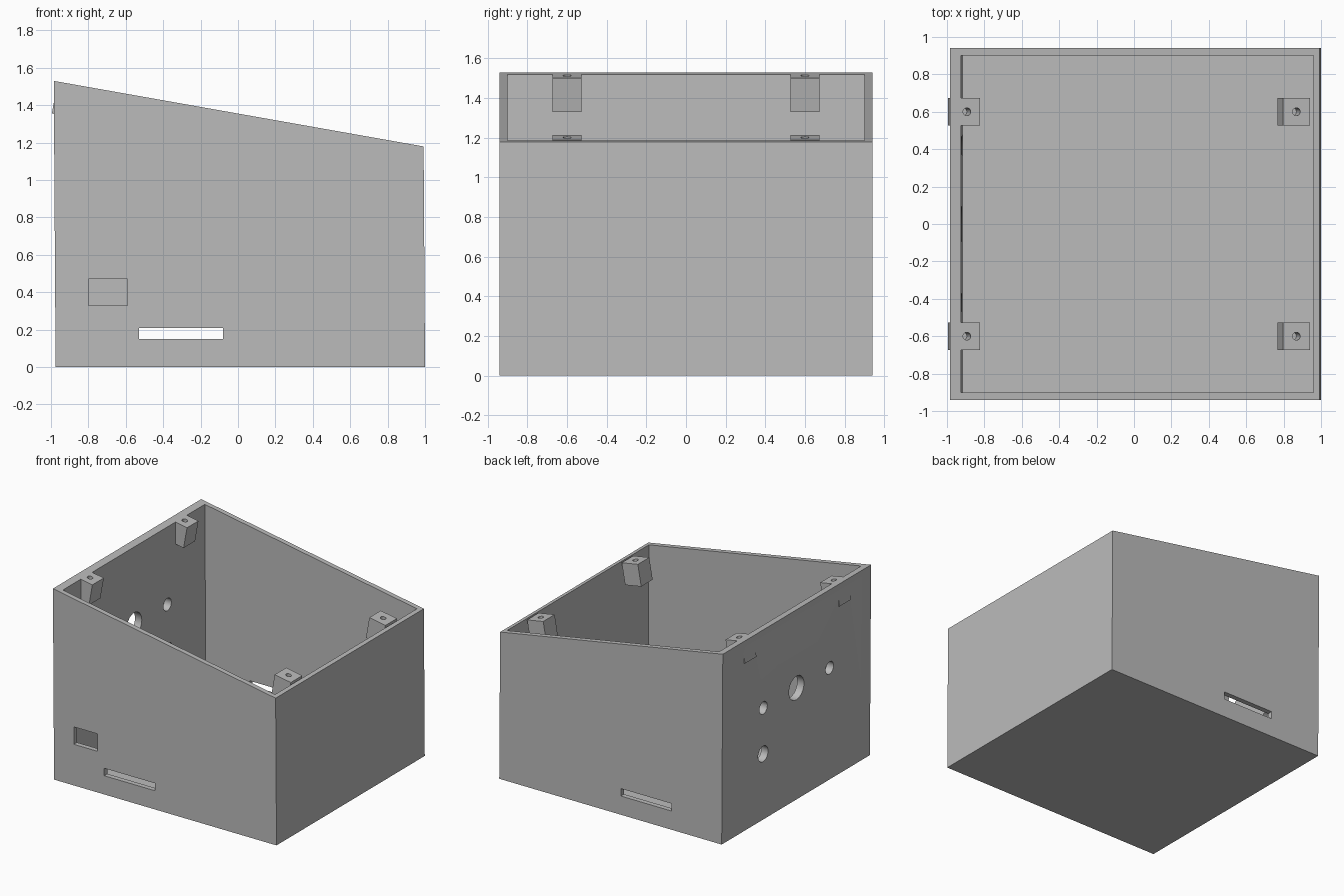
import bpy, bmesh, math
from mathutils import Matrix, Vector

old = bpy.data.objects.get("Cube")
if old:
    bpy.data.objects.remove(old)

grey = bpy.data.materials.new("plain_grey")
grey.use_nodes = True
COLOR = (0.5, 0.5, 0.5, 1)
grey.diffuse_color = COLOR
grey.node_tree.nodes["Principled BSDF"].inputs["Base Color"].default_value = COLOR

SLOPE = math.atan2(0.35, 1.975)
TILT = Matrix.Rotation(SLOPE, 4, 'Y')


def lid_z(x):
    return 1.53 - math.tan(SLOPE) * (x + 0.985)


def make(name, bm, helper=True):
    bmesh.ops.recalc_face_normals(bm, faces=bm.faces)
    mesh = bpy.data.meshes.new(name)
    bm.to_mesh(mesh)
    bm.free()
    mesh.materials.append(grey)
    ob = bpy.data.objects.new(name, mesh)
    bpy.context.collection.objects.link(ob)
    if helper:
        ob.hide_render = True
    return ob


def prism(name, points, y0, y1, helper=True):
    """Extrude an x-z outline along y."""
    bm = bmesh.new()
    face = bm.faces.new([bm.verts.new((x, y0, z)) for x, z in points])
    out = bmesh.ops.extrude_face_region(bm, geom=[face])
    verts = [v for v in out["geom"] if isinstance(v, bmesh.types.BMVert)]
    bmesh.ops.translate(bm, verts=verts, vec=(0, y1 - y0, 0))
    return make(name, bm, helper)


def box(name, lo, hi, place=Matrix()):
    lo, hi = Vector(lo), Vector(hi)
    bm = bmesh.new()
    bmesh.ops.create_cube(bm, size=1, matrix=place @ Matrix.Translation((lo + hi) / 2)
                          @ Matrix.Diagonal((*(hi - lo), 1)))
    return make(name, bm)


def rod(name, radius, length, place, sides=32):
    bm = bmesh.new()
    bmesh.ops.create_cone(bm, cap_ends=True, segments=sides, radius1=radius,
                          radius2=radius, depth=length, matrix=place)
    return make(name, bm)


# Outer body, with side walls leaning very slightly
LEAN = 0.01 / 1.53
TALL = 1.8


def outline(left, right, low):
    return [(left - LEAN * low, low), (right - LEAN * low, low),
            (right - LEAN * TALL, TALL), (left - LEAN * TALL, TALL)]


case = prism("enclosure", outline(-0.975, 1.0, 0), -0.94, 0.94, False)
steps = [('DIFFERENCE', prism("cavity_cutter", outline(-0.915, 0.967, 0.04)[:2]
                              + [(0.967 - LEAN * 2, 2), (-0.915 - LEAN * 2, 2)], -0.9, 0.9))]

# Slot through front and back, window in the front only
steps.append(('DIFFERENCE', box("slot_cutter", (-0.53, -1.1, 0.15), (-0.08, 1.1, 0.21))))
steps.append(('DIFFERENCE', box("window_cutter", (-0.8, -1.1, 0.33), (-0.59, -0.8, 0.47))))

# Round holes in the tall side wall
for y, z, radius in ((0, 0.9, 0.095), (0.42, 0.9, 0.05), (-0.42, 0.9, 0.05), (0.42, 0.53, 0.063)):
    steps.append(('DIFFERENCE', rod("round_hole_cutter", radius, 0.4,
                  Matrix.Translation((-0.95, y, z)) @ Matrix.Rotation(math.pi / 2, 4, 'Y'))))

# Tilted screw posts near the rim, each with a blind hole
drills = []
for x in (-0.8935, 0.8685):
    for y in (-0.6, 0.6):
        place = Matrix.Translation((x, y, lid_z(x))) @ TILT
        steps.append(('UNION', box("post_block", (-0.0725, -0.0725, -0.173),
                                   (0.0725, 0.0725, 0.1), place)))
        drills.append(('DIFFERENCE', rod("screw_hole_cutter", 0.021, 0.3,
                                         place @ Matrix.Translation((0, 0, 0.03)), 20)))
steps += drills

# Sloping top plane
steps.append(('DIFFERENCE', box("slope_cutter", (-2, -2, 0), (2, 2, 2),
                                Matrix.Translation((0, 0, lid_z(0))) @ TILT)))

# Apply every cut and join, then drop the helpers
for kind, tool in steps:
    mod = case.modifiers.new(kind.lower(), 'BOOLEAN')
    mod.operation = kind
    mod.solver = 'EXACT'
    mod.object = tool
bpy.context.view_layer.update()
final = bpy.data.meshes.new_from_object(case.evaluated_get(bpy.context.evaluated_depsgraph_get()))
case.modifiers.clear()
case.data = final
final.materials.clear()
final.materials.append(grey)
for poly in final.polygons:
    poly.material_index = 0
for kind, tool in steps:
    bpy.data.objects.remove(tool)

bpy.ops.object.select_all(action='DESELECT')
case.select_set(True)
bpy.context.view_layer.objects.active = case
bpy.ops.object.shade_smooth_by_angle(angle=math.radians(30))
